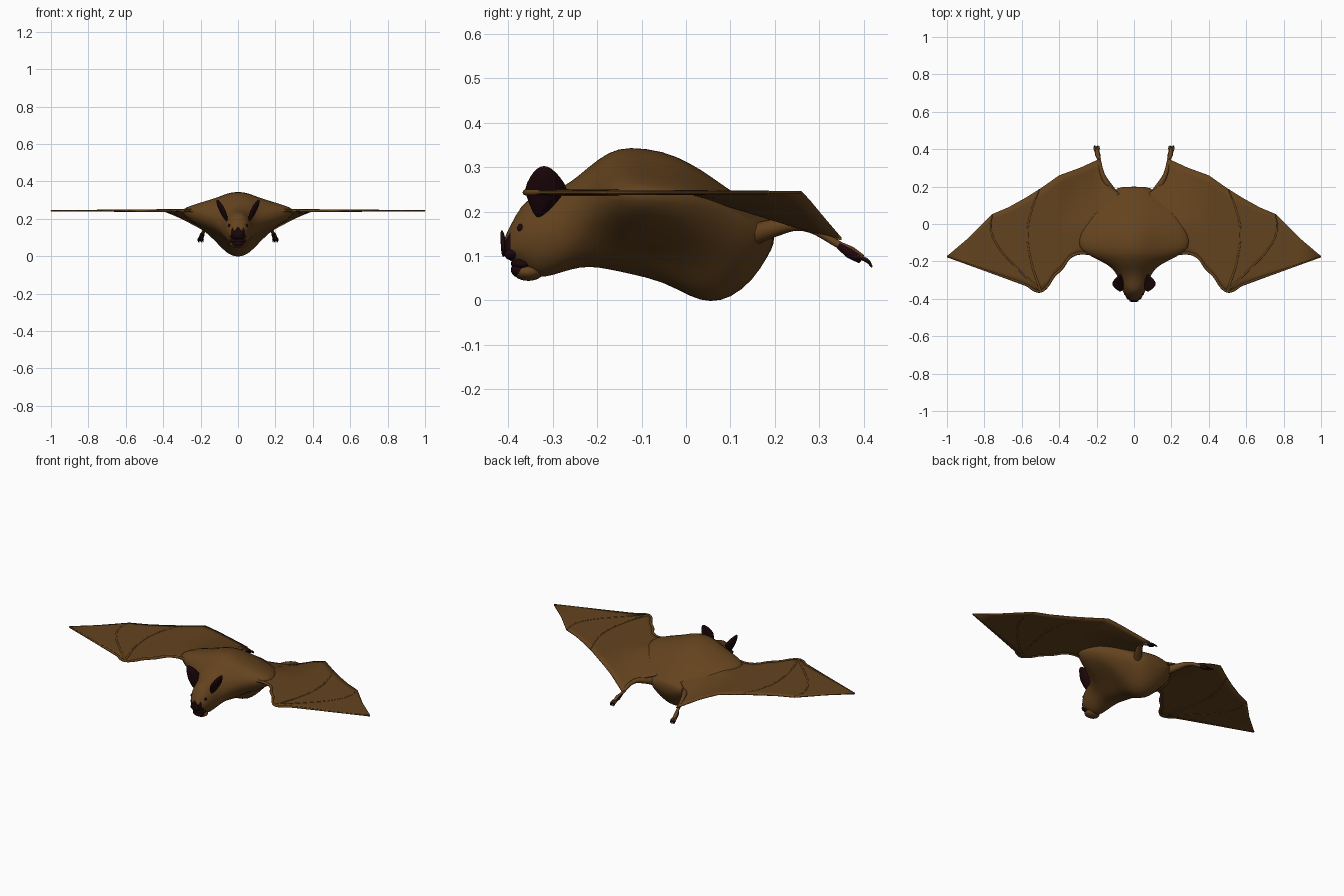
import bpy, bmesh, math
from mathutils import Vector

if "Cube" in bpy.data.objects:
    bpy.data.objects.remove(bpy.data.objects["Cube"], do_unlink=True)


def material(name, rgb):
    m = bpy.data.materials.new(name)
    m.use_nodes = True
    m.diffuse_color = (*rgb, 1)
    m.node_tree.nodes["Principled BSDF"].inputs["Base Color"].default_value = (*rgb, 1)
    return m


FUR = material("brown fur", (0.127, 0.056, 0.013))
SKIN = material("dark maroon skin", (0.012, 0.002, 0.003))
WING_Z = 0.243


def finish(name, bm, mat, subsurf=0):
    bmesh.ops.recalc_face_normals(bm, faces=bm.faces)
    mesh = bpy.data.meshes.new(name)
    bm.to_mesh(mesh)
    bm.free()
    mesh.materials.append(mat)
    for p in mesh.polygons:
        p.use_smooth = True
    ob = bpy.data.objects.new(name, mesh)
    bpy.context.collection.objects.link(ob)
    if subsurf:
        mod = ob.modifiers.new("smooth", "SUBSURF")
        mod.levels = mod.render_levels = subsurf
    return ob


def mirror(ob):
    ob.modifiers.new("mirror", "MIRROR")
    return ob


def paint(ob, mat, rule):
    """Second colour on the faces that meet the rule."""
    ob.data.materials.append(mat)
    for p in ob.data.polygons:
        if rule(p):
            p.material_index = 1
    return ob


def blob(name, centre, size, mat, tilt=0.0, shape=None):
    """Ellipsoid, optionally reshaped, tilted sideways about y."""
    bm = bmesh.new()
    bmesh.ops.create_uvsphere(bm, u_segments=20, v_segments=12, radius=1)
    c, s = math.cos(tilt), math.sin(tilt)
    for v in bm.verts:
        p = shape(v.co) if shape else v.co
        x, y, z = (p[i] * size[i] for i in range(3))
        v.co = Vector(centre) + Vector((x * c + z * s, y, z * c - x * s))
    return finish(name, bm, mat)


def tube(name, points, radii, mat):
    """Smooth tapered tube through the points."""
    cu = bpy.data.curves.new(name, "CURVE")
    cu.dimensions = "3D"
    cu.bevel_depth = 1
    cu.bevel_resolution = 2
    cu.resolution_u = 6
    cu.use_fill_caps = True
    sp = cu.splines.new("BEZIER")
    sp.bezier_points.add(len(points) - 1)
    for bp, p, r in zip(sp.bezier_points, points, radii):
        bp.co, bp.radius = p, r
        bp.handle_left_type = bp.handle_right_type = "AUTO"
    tmp = bpy.data.objects.new(name, cu)
    bpy.context.collection.objects.link(tmp)
    bpy.context.view_layer.update()
    mesh = bpy.data.meshes.new_from_object(
        tmp.evaluated_get(bpy.context.evaluated_depsgraph_get()))
    bpy.data.objects.remove(tmp, do_unlink=True)
    bm = bmesh.new()
    bm.from_mesh(mesh)
    bpy.data.meshes.remove(mesh)
    return finish(name, bm, mat)


def lerp_table(table, x):
    for (x0, y0), (x1, y1) in zip(table, table[1:]):
        if x <= x1:
            return y0 + (y1 - y0) * (x - x0) / (x1 - x0)
    return table[-1][1]


# Body and head: lofted sections (y, top, bottom, middle, half width, flare)
sections = [
    (-.412, .135, .098, .115, .018, 0), (-.397, .165, .09, .125, .038, 0),
    (-.37, .218, .078, .14, .056, 0), (-.34, .236, .048, .145, .068, 0),
    (-.30, .245, .056, .15, .08, 0), (-.26, .265, .07, .17, .097, 0),
    (-.22, .3, .077, .21, .12, .1), (-.175, .335, .07, .24, .14, .65),
    (-.13, .347, .06, .243, .14, 1.25), (-.05, .337, .042, .24, .14, 1.1),
    (.01, .309, .006, .232, .14, .85), (.055, .28, -.006, .222, .138, .6),
    (.1, .247, .004, .2, .135, .35), (.15, .217, .043, .165, .125, .15),
    (.185, .195, .1, .15, .1, 0), (.2, .178, .13, .155, .07, 0)]
bm = bmesh.new()
rings = []
for y, top, bottom, mid, w, flare in sections:
    ring = []
    for i in range(36):
        a = math.tau * i / 36
        c, s = math.cos(a), math.sin(a)
        x = w * c * (1 + flare * c ** 6)
        ring.append(bm.verts.new((x, y, mid + s * (top - mid if s > 0 else mid - bottom))))
    rings.append(ring)
for r0, r1 in zip(rings, rings[1:]):
    for i in range(36):
        j = (i + 1) % 36
        bm.faces.new((r0[i], r0[j], r1[j], r1[i]))
bm.faces.new(rings[0])
bm.faces.new(rings[-1])
paint(finish("body", bm, FUR, 1), SKIN, lambda p: p.center.y < -.4 and p.center.z < .14)

# Wings: sheet between leading and trailing edges, drooping to the legs
lead = [(.05, -.15), (.22, -.165), (.3, -.163), (.345, -.185), (.385, -.24), (.43, -.285),
        (.47, -.345), (.5, -.365), (.53, -.36), (.57, -.335), (.76, -.265), (1, -.178)]
trail = [(.05, .14), (.1, .18), (.15, .22), (.165, .27), (.18, .35), (.29, .3), (.4, .26),
         (.5, .19), (.58, .14), (.67, .09), (.76, .052), (.88, -.07), (1, -.172)]


def wing_z(x, y):
    return WING_Z - .105 * min(1, max(0, y) / .34) * min(1, max(0, (.4 - x) / .22))


columns = sorted({x for x, _ in lead + trail})
bm = bmesh.new()
grid = []
for x in columns:
    y0, y1 = lerp_table(lead, x), lerp_table(trail, x)
    ys = [y0 + (y1 - y0) * k / 12 for k in range(13)]
    grid.append([bm.verts.new((x, y, wing_z(x, y))) for y in ys])
for a, b in zip(grid, grid[1:]):
    for k in range(12):
        bm.faces.new((a[k], b[k], b[k + 1], a[k + 1]))
wing = finish("wings", bm, FUR)
solid = wing.modifiers.new("thickness", "SOLIDIFY")
solid.thickness, solid.offset = .006, 0
mirror(wing)

# Arm along the leading edge, and finger bones across the wing
arm = [(x, y + .005, WING_Z) for x, y in lead[1:]]
mirror(tube("arms", arm, [.008] * 5 + [.007] * 3 + [.006, .005, .004], FUR))
fingers = {
    "inner_finger": [(.5, -.355), (.55, -.2), (.568, -.03), (.545, .08), (.505, .187)],
    "outer_finger": [(.5, -.355), (.62, -.24), (.72, -.13), (.765, -.03), (.758, .05)]}
for name, path in fingers.items():
    mirror(tube(name, [(x, y, WING_Z) for x, y in path],
                [.007, .0055, .0055, .005, .004], FUR))

# Legs, feet and toes
mirror(tube("legs", [(.07, .11, .13), (.135, .2, .163), (.168, .265, .168), (.187, .35, .122)],
            [.03, .02, .012, .008], FUR))


def top_side(p):
    return p.normal.z > .6


feet = tube("feet", [(.186, .345, .124), (.194, .37, .108), (.198, .395, .093)],
            [.009, .014, .011], SKIN)
mirror(paint(feet, FUR, top_side))
for k in range(4):
    dx = (k - 1.5) * .008
    toe = tube("toe", [(.197 + dx * .7, .385, .098), (.2 + dx, .407, .09), (.2 + dx, .419, .075)],
               [.005, .005, .002], SKIN)
    mirror(paint(toe, FUR, top_side))


# Ears: thin cupped leaves, narrow at the tip and at the root
def ear_shape(p):
    taper = 1 - .35 * p.z if p.z > 0 else 1 + .5 * p.z
    return (p.x - .9 * p.y ** 2 + .4, p.y * taper - .1 * p.z + .45 * min(0, p.z), p.z)


mirror(blob("ears", (.08, -.315, .247), (.014, .047, .064), SKIN, .45, ear_shape))

# Eyes
mirror(blob("eyes", (.046, -.372, .163), (.007, .008, .009), SKIN))

# Lower jaw, open mouth, lips
blob("lower_jaw", (0, -.355, .064), (.043, .034, .02), FUR)
blob("mouth", (0, -.368, .083), (.042, .026, .016), SKIN)
blob("upper_lip", (0, -.391, .106), (.042, .019, .016), SKIN)
blob("lower_lip", (0, -.375, .069), (.035, .019, .018), SKIN)

# Nose leaf: flat pointed plate standing on the snout
blob("nose_leaf", (0, -.411, .128), (.032, .006, .03), SKIN, 0,
     lambda p: (p.x * (.7 - .55 * p.z), p.y - .6 * max(0, p.z), p.z))
